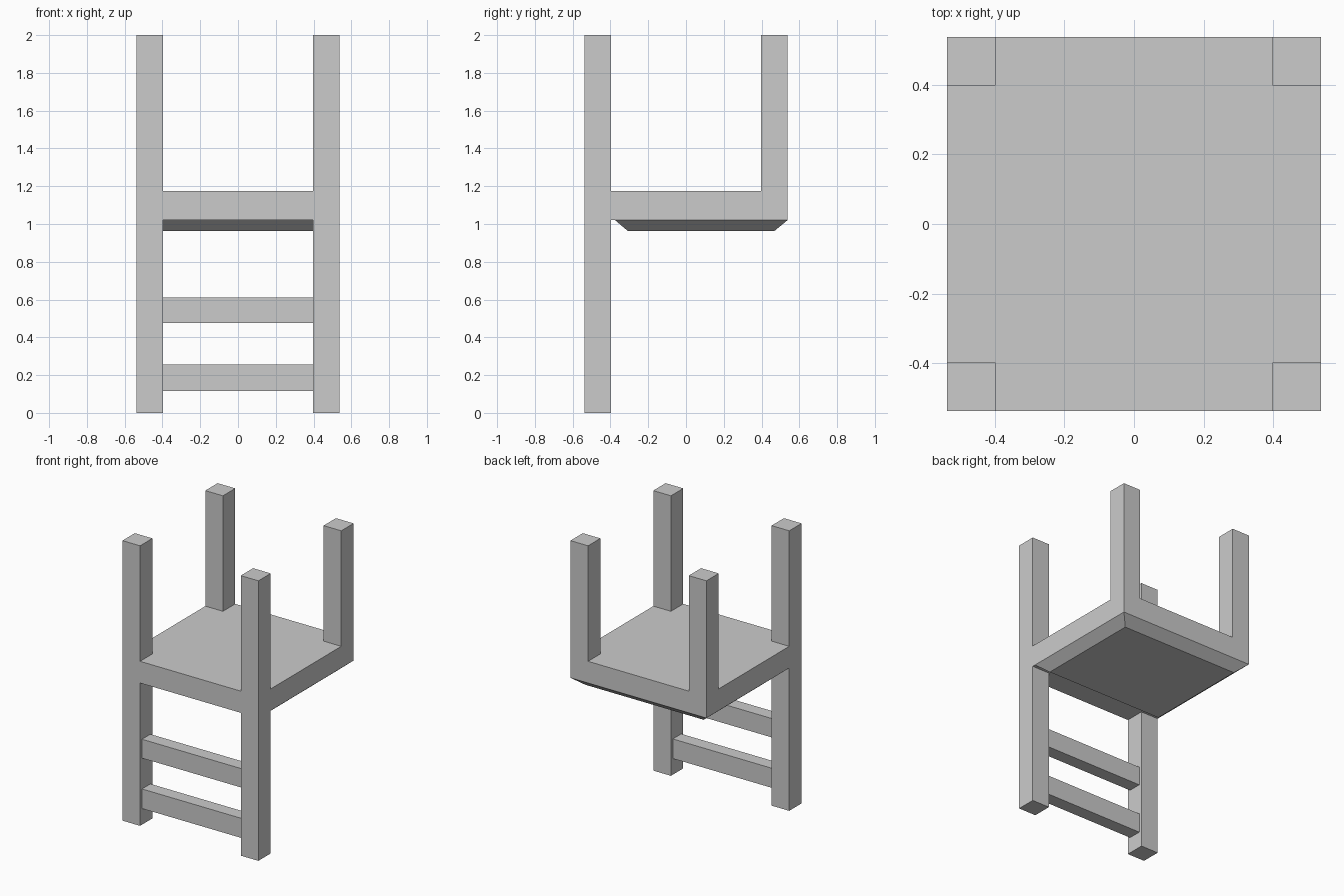
import bpy, bmesh

if "Cube" in bpy.data.objects:
    bpy.data.objects.remove(bpy.data.objects["Cube"])

OUT, INN = 0.537, 0.398        # outer and inner faces of the legs
SEAT_LO, SEAT_HI = 1.02, 1.175


def loft(name, rings):
    """Closed solid through horizontal rings, each given as (outline, z)."""
    bm = bmesh.new()
    loops = [[bm.verts.new((x, y, z)) for x, y in pts] for pts, z in rings]
    n = len(loops[0])
    for a, b in zip(loops, loops[1:]):
        for i in range(n):
            j = (i + 1) % n
            bm.faces.new((a[i], a[j], b[j], b[i]))
    bm.faces.new(loops[0][::-1])
    bm.faces.new(loops[-1])
    bmesh.ops.recalc_face_normals(bm, faces=bm.faces[:])
    mesh = bpy.data.meshes.new(name)
    bm.to_mesh(mesh)
    bm.free()
    obj = bpy.data.objects.new(name, mesh)
    bpy.context.collection.objects.link(obj)
    return obj


def rect(x0, x1, y0, y1):
    return [(x0, y0), (x1, y0), (x1, y1), (x0, y1)]


def box(name, x0, x1, y0, y1, z0, z1):
    r = rect(x0, x1, y0, y1)
    return loft(name, [(r, z0), (r, z1)])


# Legs: the front pair run full height, the back pair start at the seat
for side, x0, x1 in (("left", -OUT, -INN), ("right", INN, OUT)):
    box(f"front_leg_{side}", x0, x1, -OUT, -INN, 0, 2)
    box(f"back_leg_{side}", x0, x1, INN, OUT, SEAT_LO, 2)

# Seat slab, notched at the corners to fit around the legs
seat = [(-INN, -OUT), (INN, -OUT), (INN, -INN), (OUT, -INN),
        (OUT, INN), (INN, INN), (INN, OUT), (-INN, OUT),
        (-INN, INN), (-OUT, INN), (-OUT, -INN), (-INN, -INN)]
loft("seat", [(seat, SEAT_LO), (seat, SEAT_HI)])

# Tapered pad under the slab, kept clear of the front legs
loft("seat_pad", [(rect(-0.467, 0.467, -0.307, 0.467), 0.962),
                  (rect(-OUT, OUT, -0.375, OUT), SEAT_LO)])

# Two rungs between the front legs
for name, z0, z1 in (("lower_rung", 0.115, 0.255), ("upper_rung", 0.475, 0.61)):
    box(name, -INN, INN, -0.515, -0.42, z0, z1)
